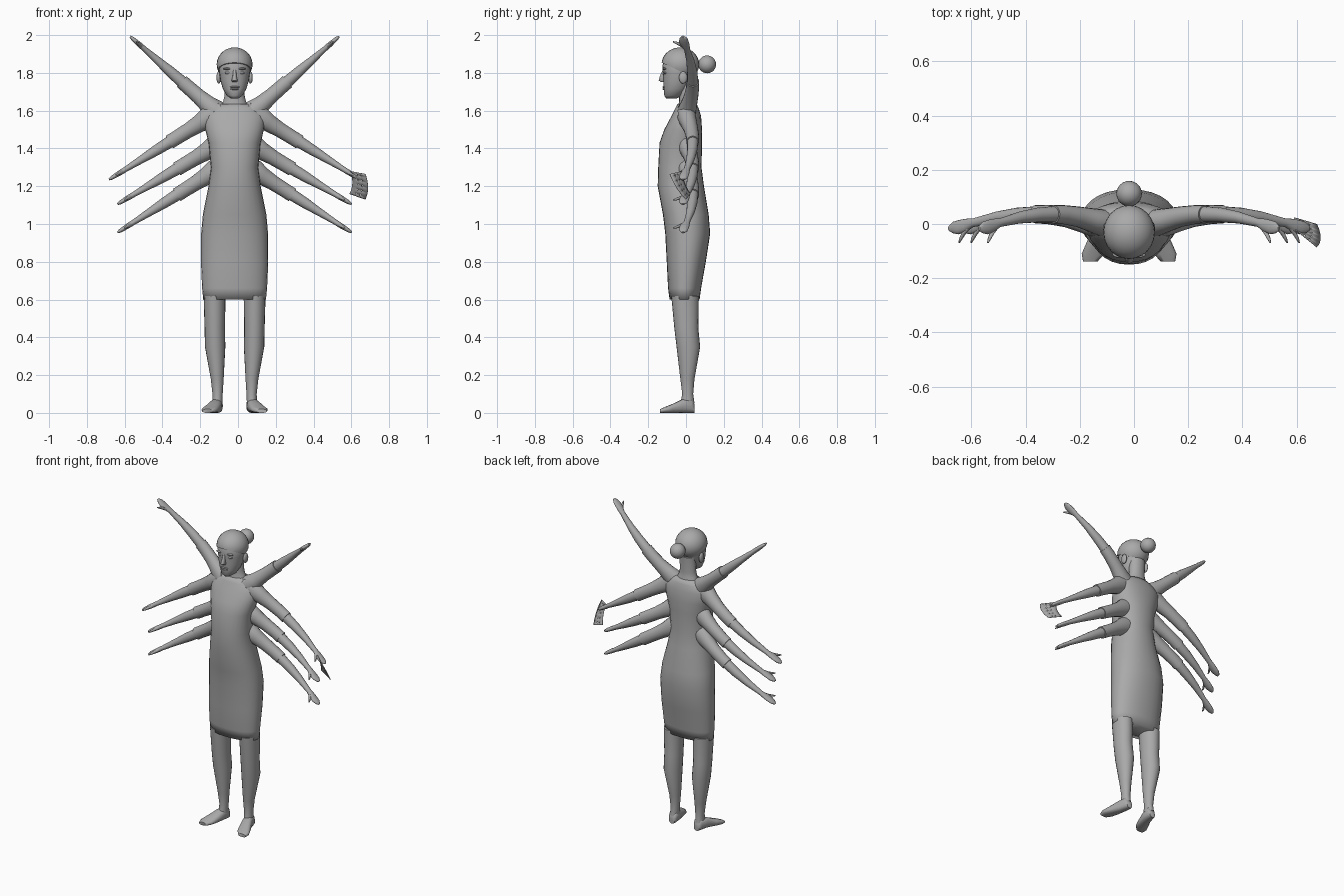
import bpy, bmesh, math
from mathutils import Vector

cube = bpy.data.objects.get("Cube")
if cube:
    bpy.data.objects.remove(cube, do_unlink=True)

CX = -0.018  # body axis
grey = bpy.data.materials.new("plain_grey")
grey.use_nodes = True
COLOUR = (0.4, 0.4, 0.4, 1)
grey.diffuse_color = COLOUR
grey.node_tree.nodes["Principled BSDF"].inputs["Base Color"].default_value = COLOUR


def finish(name, bm, angle=60):
    bmesh.ops.recalc_face_normals(bm, faces=bm.faces)
    mesh = bpy.data.meshes.new(name)
    bm.to_mesh(mesh)
    bm.free()
    mesh.materials.append(grey)
    ob = bpy.data.objects.new(name, mesh)
    bpy.context.collection.objects.link(ob)
    bpy.ops.object.select_all(action='DESELECT')
    ob.select_set(True)
    bpy.context.view_layer.objects.active = ob
    bpy.ops.object.shade_smooth_by_angle(angle=math.radians(angle))
    return ob


def loft(name, rings, n=20, power=1.0, angle=60):
    """Skin elliptical rings given as (centre, half axis u, half axis v)."""
    bm = bmesh.new()
    loops = []
    for c, u, v in rings:
        loop = []
        for i in range(n):
            a = math.tau * i / n
            co, si = math.cos(a), math.sin(a)
            co = math.copysign(abs(co) ** power, co)
            si = math.copysign(abs(si) ** power, si)
            loop.append(bm.verts.new(Vector(c) + Vector(u) * co + Vector(v) * si))
        loops.append(loop)
    for a, b in zip(loops, loops[1:]):
        for i in range(n):
            j = (i + 1) % n
            bm.faces.new((a[i], a[j], b[j], b[i]))
    bm.faces.new(loops[0])
    bm.faces.new(loops[-1])
    return finish(name, bm, angle)


def upright(name, rows, **kw):
    """Loft from rows of (z, x centre, half width, front y, back y)."""
    return loft(name, [((CX + x, (f + b) / 2, z), (w, 0, 0), (0, (b - f) / 2, 0))
                       for z, x, w, f, b in rows], **kw)


def ball(name, centre, size, cut=None):
    bm = bmesh.new()
    bmesh.ops.create_uvsphere(bm, u_segments=24, v_segments=14, radius=1)
    for v in bm.verts:
        v.co = Vector(centre) + Vector(v.co[i] * size[i] for i in range(3))
    if cut:
        geom = bm.verts[:] + bm.edges[:] + bm.faces[:]
        res = bmesh.ops.bisect_plane(bm, geom=geom, plane_co=cut[0], plane_no=cut[1], clear_inner=True)
        edges = [e for e in res["geom_cut"] if isinstance(e, bmesh.types.BMEdge)]
        bmesh.ops.contextual_create(bm, geom=edges)
    return finish(name, bm)


# Dress, shoulders and neck
body = [(0.6, .166, -.087, .072), (0.66, .172, -.095, .08), (0.8, .178, -.102, .105),
        (0.95, .177, -.11, .128), (1.05, .168, -.122, .12), (1.2, .138, -.15, .095),
        (1.3, .125, -.147, .082), (1.43, .138, -.14, .085), (1.5, .155, -.115, .085),
        (1.57, .162, -.078, .08), (1.61, .135, -.058, .068), (1.635, .085, -.045, .057)]
upright("dress", [(z, 0, w, f, b) for z, w, f, b in body], n=28, power=.92, angle=120)
upright("neck", [(1.61, 0, .08, -.045, .06), (1.65, 0, .06, -.036, .048),
                 (1.68, 0, .053, -.036, .045), (1.78, 0, .053, -.04, .05)])

# Head with hair cap and bun
upright("face", [(1.665, 0, .02, -.105, -.05), (1.68, 0, .042, -.115, -.02),
                 (1.715, 0, .062, -.118, .01), (1.755, 0, .074, -.12, .03),
                 (1.8, 0, .081, -.122, .045), (1.84, 0, .085, -.125, .055),
                 (1.88, 0, .07, -.11, .05)], n=24, power=.95)
ball("hair", (CX, -.03, 1.845), (.095, .1, .09), ((0, -.13, 1.855), (0, .42, .9)))
ball("hair_bun", (CX, .112, 1.845), (.047, .047, .047))
upright("nose", [(1.752, 0, .013, -.134, -.11), (1.76, 0, .016, -.146, -.11),
                 (1.785, 0, .01, -.138, -.11), (1.82, 0, .008, -.122, -.11)], n=10)
for z, w in ((1.725, .026), (1.715, .022)):
    ball("lip", (CX, -.114, z), (w, .01, .006))

for side, label in ((1, "left"), (-1, "right")):
    ball(label + "_ear", (CX + side * .084, -.015, 1.775), (.012, .022, .032))
    ball(label + "_eye", (CX + side * .035, -.108, 1.8), (.017, .01, .007))
    ball(label + "_brow", (CX + side * .037, -.113, 1.822), (.024, .011, .006))

    # Leg and turned-out foot
    legs = [(.05, .092, .027, -.03, .045), (.1, .09, .027, -.02, .038),
            (.18, .092, .034, -.03, .045), (.35, .103, .054, -.05, .075),
            (.45, .105, .054, -.062, .065), (.62, .106, .058, -.078, .068)]
    upright(label + "_leg", [(z, side * x, w, f, b) for z, x, w, f, b in legs])
    foot = [(.045, .09, .02, .022), (.03, .091, .029, .038), (-.02, .1, .033, .036),
            (-.07, .118, .04, .024), (-.11, .133, .042, .016), (-.138, .143, .027, .01)]
    loft(label + "_foot", [((CX + side * x, y, h), (w, 0, 0), (0, 0, h)) for y, x, w, h in foot],
         n=16, power=.8)

    # Four arms per side, all sharing one profile: (position, y, depth, thickness)
    sleeve = [(-.2, 0, .045, .05), (-.05, .005, .05, .06), (.04, .015, .044, .047),
              (.15, .027, .038, .04), (.28, .035, .035, .038), (.36, .036, .034, .038)]
    forearm = [(.34, .036, .03, .032), (.5, .033, .027, .028), (.65, .024, .022, .021),
               (.82, .005, .016, .014), (.88, -.006, .025, .014), (.93, -.012, .026, .012),
               (.97, -.013, .021, .01), (1, -.016, .009, .005)]
    arms = [("raised", (.127, 1.62), (.553, 1.993)), ("upper", (.165, 1.545), (.665, 1.235)),
            ("middle", (.13, 1.395), (.62, 1.105)), ("lower", (.13, 1.265), (.62, .955))]
    for arm, start, end in arms:
        a = Vector((CX + side * start[0], 0, start[1]))
        b = Vector((CX + side * end[0], 0, end[1]))
        d = (b - a).normalized()
        across = d.cross(Vector((0, 1, 0)))
        for part, rows in (("sleeve", sleeve), ("forearm", forearm)):
            loft(f"{label}_{arm}_{part}",
                 [(a.lerp(b, t) + Vector((0, y, 0)), (0, ry, 0), across * rp)
                  for t, y, ry, rp in rows], n=16)
        thumb = [(.85, -.012, .009), (.89, -.035, .009), (.91, -.053, .007), (.925, -.07, .003)]
        loft(f"{label}_{arm}_thumb", [(a.lerp(b, t) + Vector((0, y, 0)), d * r, across * r)
                                      for t, y, r in thumb], n=8)

# Curved card with two rows of slits, held in the left upper hand
tl, tr = Vector((.595, -.02, 1.28)), Vector((.675, -.085, 1.265))
bl, br = Vector((.59, .025, 1.16)), Vector((.675, 0, 1.13))
bulge = (tr + br - tl - bl).normalized() * .016
ACROSS = (0, .2, .36, .4, .6, .64, 1)
bm = bmesh.new()
grid = []
for i in range(16):
    s = i / 15
    grid.append([bm.verts.new(tl.lerp(bl, s).lerp(tr.lerp(br, s), t) + bulge * 4 * s * (1 - s))
                 for t in ACROSS])
for i in range(15):
    for j in range(len(ACROSS) - 1):
        if not (j in (2, 4) and i % 3 == 1):
            bm.faces.new((grid[i][j], grid[i + 1][j], grid[i + 1][j + 1], grid[i][j + 1]))
card = finish("punched_card", bm)
thick = card.modifiers.new("thickness", 'SOLIDIFY')
thick.thickness = .002
